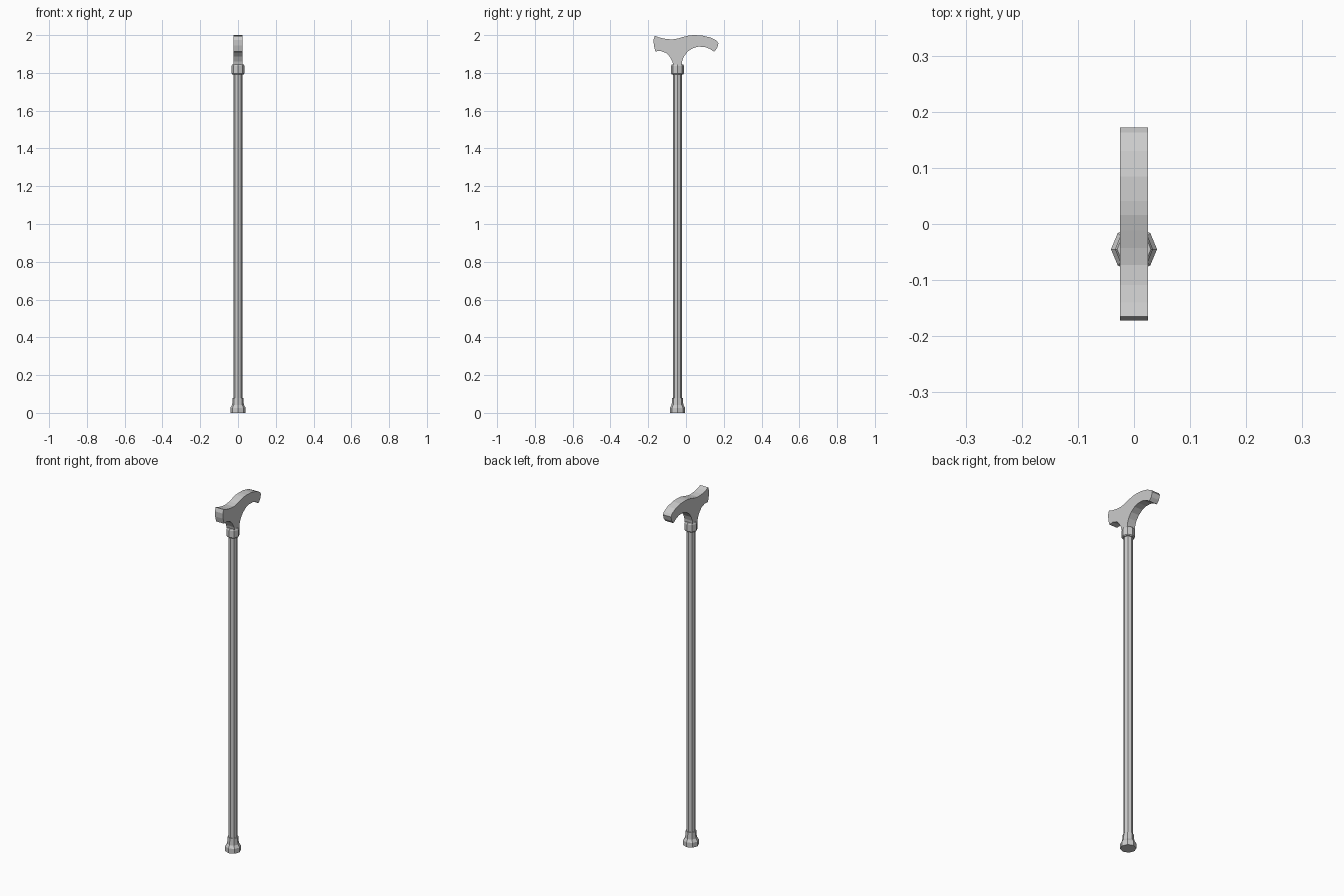
import bpy, bmesh, math

if "Cube" in bpy.data.objects:
    bpy.data.objects.remove(bpy.data.objects["Cube"])

CY = -0.045   # shaft axis position in y
SIDES = 8


def make_object(name, bm):
    bmesh.ops.recalc_face_normals(bm, faces=bm.faces)
    mesh = bpy.data.meshes.new(name)
    bm.to_mesh(mesh)
    bm.free()
    obj = bpy.data.objects.new(name, mesh)
    bpy.context.collection.objects.link(obj)
    return obj


def turned(name, profile):
    """Capped octagonal turning from (radius, height) pairs."""
    bm = bmesh.new()
    rings = []
    for r, z in profile:
        rings.append([bm.verts.new((r * math.cos(math.tau * i / SIDES),
                                    CY + r * math.sin(math.tau * i / SIDES), z))
                      for i in range(SIDES)])
    for a, b in zip(rings, rings[1:]):
        for i in range(SIDES):
            j = (i + 1) % SIDES
            bm.faces.new((a[i], a[j], b[j], b[i]))
    bm.faces.new(rings[0])
    bm.faces.new(rings[-1])
    return make_object(name, bm)


def extruded(name, outline, half_width):
    """Side outline (y, z) extruded evenly across x."""
    bm = bmesh.new()
    face = bm.faces.new([bm.verts.new((-half_width, y, z)) for y, z in outline])
    ext = bmesh.ops.extrude_face_region(bm, geom=[face], use_keep_orig=True)
    moved = [g for g in ext["geom"] if isinstance(g, bmesh.types.BMVert)]
    bmesh.ops.translate(bm, verts=moved, vec=(2 * half_width, 0, 0))
    return make_object(name, bm)


# Rubber foot, shaft and collar
turned("rubber_tip", [(0.041, 0), (0.041, 0.027), (0.031, 0.042), (0.028, 0.08)])
turned("shaft", [(0.024, 0.07), (0.024, 1.81)])
turned("collar", [(0.030, 1.792), (0.034, 1.797), (0.034, 1.836), (0.030, 1.845)])

# Curved handle
top = [(-0.165, 1.996), (-0.140, 1.987), (-0.109, 1.980), (-0.073, 1.977),
       (-0.043, 1.982), (-0.012, 1.991), (0.016, 1.998), (0.041, 2.0),
       (0.085, 1.998), (0.130, 1.987), (0.163, 1.970)]
right_end = [(0.172, 1.956), (0.164, 1.930), (0.149, 1.912)]
underside = [(0.128, 1.926), (0.100, 1.937), (0.065, 1.939), (0.035, 1.930),
             (0.008, 1.912), (-0.012, 1.885), (-0.021, 1.860), (-0.023, 1.840)]
left_side = [(-0.067, 1.840), (-0.072, 1.860), (-0.087, 1.887), (-0.106, 1.906),
             (-0.135, 1.916), (-0.162, 1.914), (-0.170, 1.945), (-0.172, 1.975)]
extruded("handle", top + right_end + underside + left_side, 0.025)
